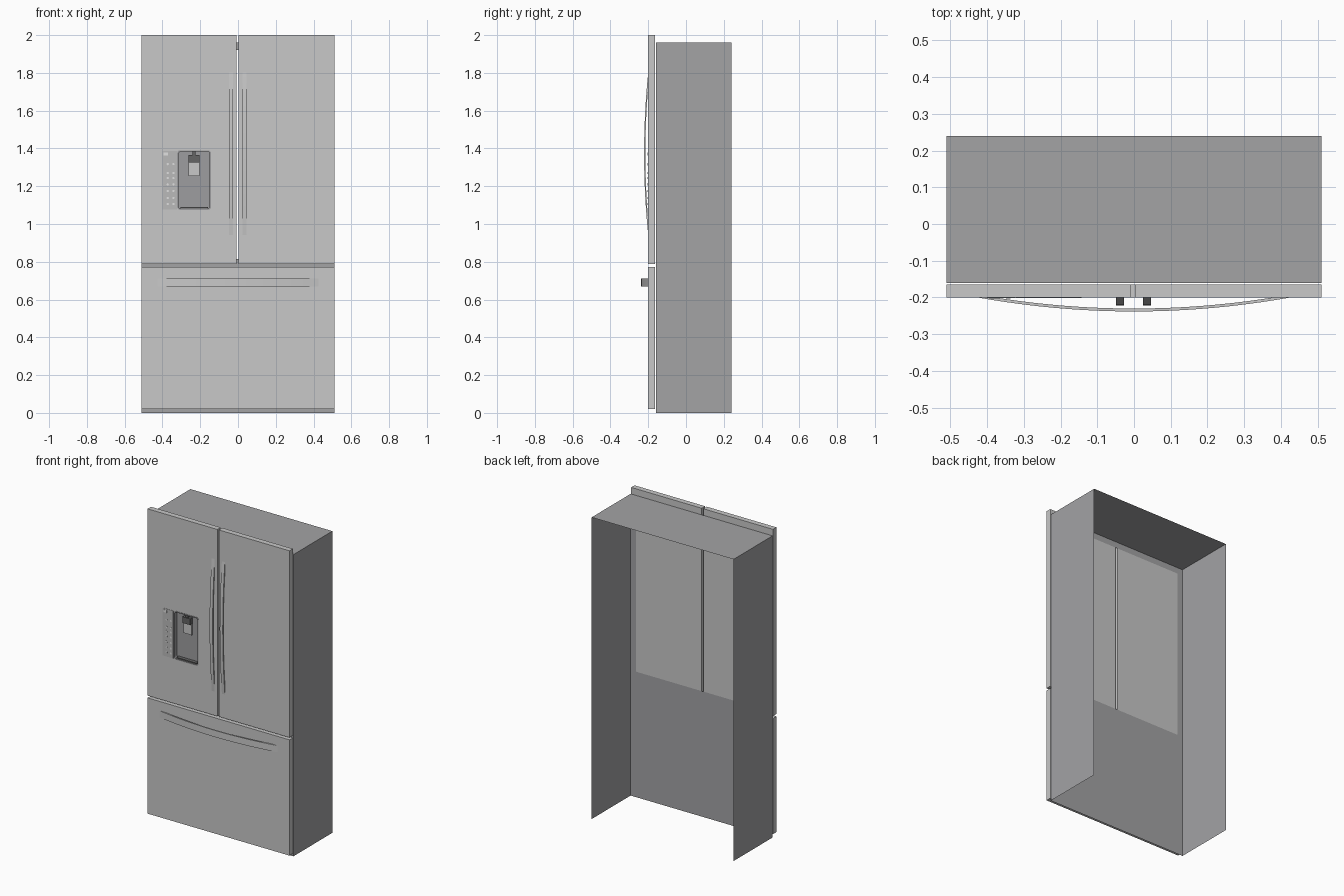
import bpy, bmesh, math

if "Cube" in bpy.data.objects:
    bpy.data.objects.remove(bpy.data.objects["Cube"])


def material(name, r, g, b):
    m = bpy.data.materials.new(name)
    m.diffuse_color = (r, g, b, 1)
    m.use_nodes = True
    m.node_tree.nodes["Principled BSDF"].inputs["Base Color"].default_value = m.diffuse_color
    return m


STEEL = material("light_steel", 0.58, 0.58, 0.58)
CABINET = material("cabinet_grey", 0.366, 0.366, 0.376)
PANEL = material("control_grey", 0.49, 0.49, 0.49)
RECESS = material("recess_grey", 0.34, 0.34, 0.35)
DARK = material("dark_grey", 0.13, 0.13, 0.13)
LIGHT = material("button_white", 0.75, 0.75, 0.75)


def make(name, verts, faces, mat, fix_normals=True):
    mesh = bpy.data.meshes.new(name)
    mesh.from_pydata(verts, [], faces)
    if fix_normals:
        bm = bmesh.new()
        bm.from_mesh(mesh)
        bmesh.ops.recalc_face_normals(bm, faces=bm.faces)
        bm.to_mesh(mesh)
        bm.free()
    mesh.materials.append(mat)
    ob = bpy.data.objects.new(name, mesh)
    bpy.context.collection.objects.link(ob)
    return ob


def prism(name, outline, y0, y1, mat):
    """Extrude an x-z outline from y0 to y1."""
    n = len(outline)
    verts = [(x, y, z) for y in (y0, y1) for x, z in outline]
    faces = [list(range(n)), list(range(n, 2 * n))]
    faces += [(i, (i + 1) % n, n + (i + 1) % n, n + i) for i in range(n)]
    return make(name, verts, faces, mat)


def rect(x0, x1, z0, z1):
    return [(x0, z0), (x1, z0), (x1, z1), (x0, z1)]


def rounded(x0, x1, z0, z1, r, steps=4):
    pts = []
    corners = [(x1 - r, z1 - r), (x0 + r, z1 - r), (x0 + r, z0 + r), (x1 - r, z0 + r)]
    for q, (cx, cz) in enumerate(corners):
        for s in range(steps + 1):
            a = math.pi / 2 * (q + s / steps)
            pts.append((cx + r * math.cos(a), cz + r * math.sin(a)))
    return pts


def ring(name, outer, inner, y0, y1, mat):
    """Flat frame between two outlines with equal point counts."""
    n = len(outer)
    verts = [(x, y, z) for y in (y0, y1) for o in (outer, inner) for x, z in o]
    faces = []
    for i in range(n):
        j = (i + 1) % n
        for a, b in ((0, n), (n, 3 * n), (3 * n, 2 * n), (2 * n, 0)):
            faces.append((a + i, a + j, b + j, b + i))
    return make(name, verts, faces, mat)


def select(ob):
    bpy.ops.object.select_all(action='DESELECT')
    ob.select_set(True)
    bpy.context.view_layer.objects.active = ob


def arc_handle(name, centre, half, cross, width, bow, thick, vertical, steps=32):
    """Bowed bar lying on the door front at y = -0.2."""
    verts, faces = [], []
    for i in range(steps + 1):
        u = -1 + 2 * i / steps
        outer = -0.2 - bow * (1 - u * u)
        inner = min(outer + thick, -0.197)
        for y, s in ((outer, -1), (outer, 1), (inner, 1), (inner, -1)):
            along, side = centre + u * half, cross + s * width / 2
            verts.append((side, y, along) if vertical else (along, y, side))
    for i in range(steps):
        for k in range(4):
            m = (k + 1) % 4
            faces.append((4 * i + k, 4 * i + m, 4 * i + 4 + m, 4 * i + 4 + k))
    faces += [(0, 1, 2, 3), tuple(4 * steps + k for k in range(4))]
    ob = make(name, verts, faces, STEEL)
    select(ob)
    bpy.ops.object.shade_smooth_by_angle(angle=math.radians(30))


# Cabinet shell: two sides and top, open at the back and underneath
W, F, B, H = 0.51, -0.16, 0.24, 1.96
make("cabinet_shell",
     [(x, y, z) for x in (-W, W) for y in (F, B) for z in (0, H)],
     [(0, 1, 3, 2), (4, 6, 7, 5), (1, 5, 7, 3)], CABINET, False)

# Cabinet front with the fresh food opening behind the doors
xs, zs = [-W, -0.47, 0.47, W], [0, 0.815, 1.92, H]
make("cabinet_front", [(x, F, z) for z in zs for x in xs],
     [(4 * r + c, 4 * r + c + 1, 4 * r + c + 5, 4 * r + c + 4)
      for r in range(3) for c in range(3) if (r, c) != (1, 1)], CABINET, False)

# Doors and freezer drawer
left_door = prism("left_door", rect(-W, -0.009, 0.787, 2.0), -0.2, -0.165, STEEL)
prism("right_door", rect(0.003, W, 0.787, 2.0), -0.2, -0.165, STEEL)
prism("freezer_drawer", rect(-W, W, 0.02, 0.772), -0.2, -0.165, STEEL)

# Dispenser recess cut into the left door
opening = rounded(-0.315, -0.15, 1.082, 1.383, 0.012)
cutter = prism("recess_cutter", opening, -0.23, -0.175, RECESS)
cutter.hide_render = True
mod = left_door.modifiers.new("recess", 'BOOLEAN')
mod.operation, mod.object, mod.solver = 'DIFFERENCE', cutter, 'EXACT'
select(left_door)
bpy.ops.object.modifier_apply(modifier=mod.name)
bpy.data.objects.remove(cutter)
if len(left_door.data.materials) < 2:
    left_door.data.materials.append(RECESS)
left_door.data.materials[1] = RECESS
for p in left_door.data.polygons:
    c = p.center
    inside = -0.32 < c.x < -0.145 and 1.07 < c.z < 1.39 and -0.199 < c.y < -0.17
    p.material_index = 1 if inside else 0

# Dispenser rim, control panel, nozzle, paddle and drip tray
ring("dispenser_rim", rounded(-0.322, -0.143, 1.075, 1.39, 0.015), opening,
     -0.202, -0.199, RECESS)
prism("control_panel", rect(-0.40, -0.324, 1.078, 1.387), -0.202, -0.199, PANEL)
prism("nozzle_housing", rect(-0.262, -0.205, 1.325, 1.365), -0.198, -0.174, DARK)
prism("nozzle_cap", rect(-0.242, -0.225, 1.365, 1.383), -0.192, -0.174, DARK)
prism("paddle", rect(-0.262, -0.203, 1.255, 1.325), -0.185, -0.174, STEEL)
prism("drip_tray", rect(-0.305, -0.16, 1.083, 1.09), -0.198, -0.174, DARK)

# Display and two columns of buttons
prism("display", rect(-0.394, -0.37, 1.362, 1.378), -0.203, -0.201, LIGHT)
for i, z in enumerate((1.317, 1.27, 1.243, 1.21, 1.175, 1.138, 1.106)):
    for j, x in enumerate((-0.372, -0.342)):
        prism(f"button_{i}_{j}", rounded(x - 0.006, x + 0.006, z - 0.006, z + 0.006, 0.0055, 2),
              -0.203, -0.201, LIGHT)

# Bowed handles
for side, x in (("left", -0.038), ("right", 0.035)):
    arc_handle(f"{side}_door_handle", 1.372, 0.43, x, 0.0215, 0.022, 0.007, True)
arc_handle("drawer_handle", 0.0, 0.425, 0.69, 0.043, 0.038, 0.008, False)
